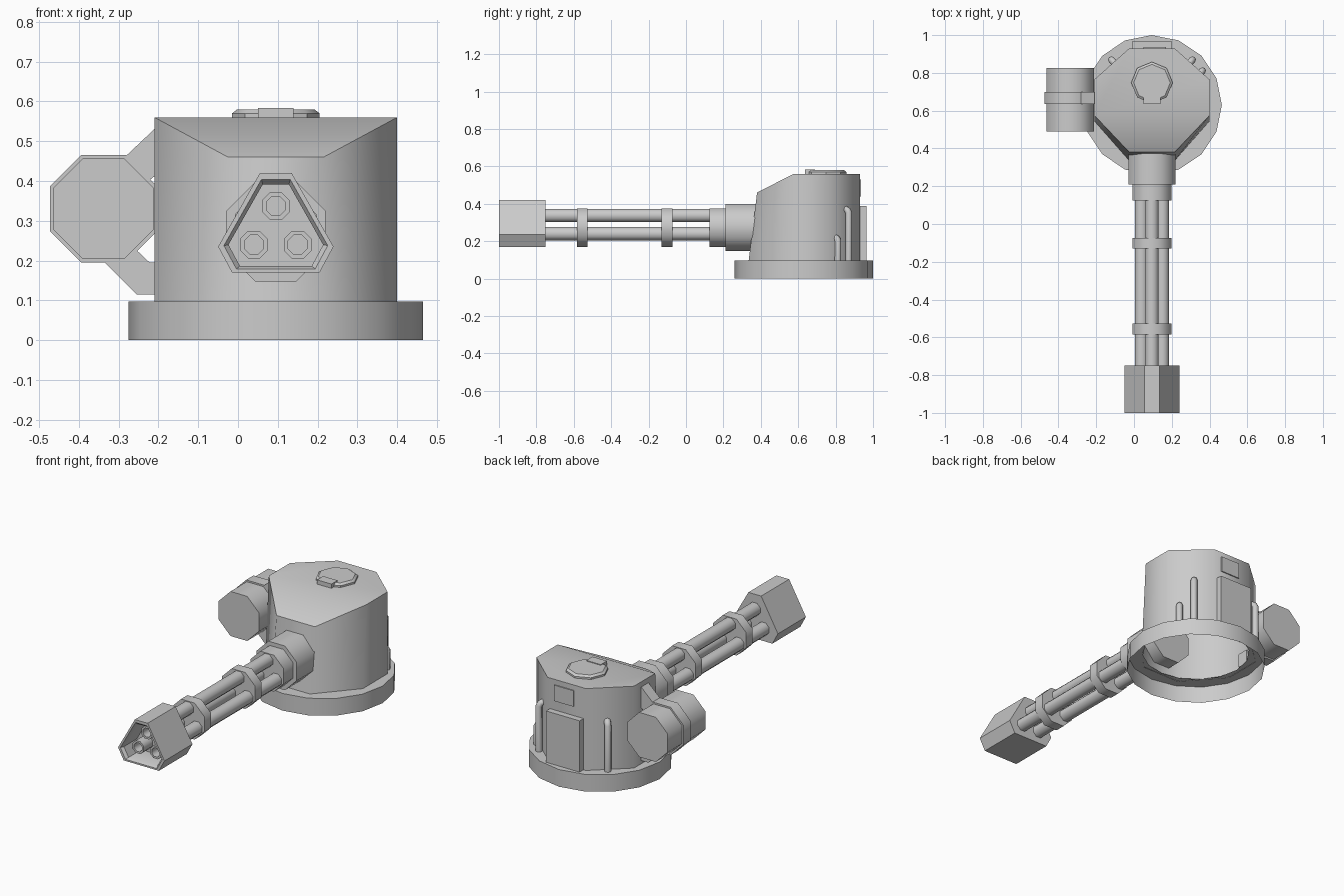
import bpy, bmesh
from math import cos, sin, pi, radians

if "Cube" in bpy.data.objects:
    bpy.data.objects.remove(bpy.data.objects["Cube"])

CX, BARREL_Z = 0.095, 0.273


def loft(name, loops, cap_start=True, cap_end=True, smooth=50):
    """Skin a list of equal-length 3D loops into one mesh object."""
    bm = bmesh.new()
    rows = [[bm.verts.new(p) for p in loop] for loop in loops]
    n = len(rows[0])
    for a, b in zip(rows, rows[1:]):
        for i in range(n):
            j = (i + 1) % n
            bm.faces.new((a[i], a[j], b[j], b[i]))
    if cap_start:
        bm.faces.new(rows[0][::-1])
    if cap_end:
        bm.faces.new(rows[-1])
    bmesh.ops.recalc_face_normals(bm, faces=bm.faces)
    mesh = bpy.data.meshes.new(name)
    bm.to_mesh(mesh)
    bm.free()
    ob = bpy.data.objects.new(name, mesh)
    bpy.context.collection.objects.link(ob)
    finish(ob, smooth)
    return ob


def finish(ob, smooth=50):
    bpy.ops.object.select_all(action='DESELECT')
    ob.select_set(True)
    bpy.context.view_layer.objects.active = ob
    if ob.type == 'CURVE':
        bpy.ops.object.convert(target='MESH')
    bpy.ops.object.shade_smooth_by_angle(angle=radians(smooth))


def ngon(cx, cy, r, n=8, flat=True):
    """Regular polygon; with flat=True r is the distance to the flat sides."""
    off = pi / n if flat else 0
    r = r / cos(pi / n) if flat else r
    return [(cx + r * cos(off + 2 * pi * i / n), cy + r * sin(off + 2 * pi * i / n)) for i in range(n)]


def at_y(pts, y):
    return [(x, y, z) for x, z in pts]


def at_z(pts, z):
    return [(x, y, z) for x, y in pts]


def prism_y(name, pts, y0, y1):
    return loft(name, [at_y(pts, y0), at_y(pts, y1)])


def box(name, x0, x1, y0, y1, z0, z1):
    return prism_y(name, [(x0, z0), (x1, z0), (x1, z1), (x0, z1)], y0, y1)


# Base: open-bottomed sixteen-sided skirt with a ring on top
loft("base_ring", [at_z(ngon(CX, 0.63, 0.37, 16, False), 0),
                   at_z(ngon(CX, 0.63, 0.37, 16, False), 0.097),
                   at_z(ngon(CX, 0.63, 0.285, 16, False), 0.097)], False, False)

# Turret body: octagonal shell, leaning front, sloped front roof
SX, FX = 0.305, 0.12


def octagon(front, side, zf, z):
    half = [(FX, front, zf), (SX, side, z), (SX, 0.765, z), (FX, 0.93, z)]
    return ([(CX + x, y, h) for x, y, h in half]
            + [(CX - x, y, h) for x, y, h in reversed(half)])


body = loft("turret_body", [octagon(0.335, 0.545, 0.095, 0.095),
                            octagon(0.38, 0.575, 0.46, 0.56)], False, False)
bm = bmesh.new()
bm.from_mesh(body.data)
bm.verts.ensure_lookup_table()
v = bm.verts[8:16]
bm.faces.new(v[1:7])                     # flat roof
bm.faces.new((v[0], v[1], v[6], v[7]))   # sloped roof
bmesh.ops.recalc_face_normals(bm, faces=bm.faces)
bm.to_mesh(body.data)
bm.free()
finish(body)

# Roof hatch with its hinge tab
loft("roof_hatch", [at_z(ngon(CX, 0.748, 0.11, 8, False), 0.555),
                    at_z(ngon(CX, 0.748, 0.11, 8, False), 0.57),
                    at_z(ngon(CX, 0.748, 0.097, 8, False), 0.58)], smooth=30)
box("hatch_tab", 0.05, 0.14, 0.635, 0.69, 0.555, 0.584)

# Rear door and the small plate above it
box("rear_door", -0.01, 0.2, 0.92, 0.965, 0.095, 0.387)
box("rear_plate", 0.05, 0.17, 0.92, 0.936, 0.44, 0.53)

# Pipes up the rear diagonal walls, bending into the wall
for name, x, y, top, side in (("pipe_right_tall", 0.31, 0.87, 0.37, 1),
                              ("pipe_right_short", 0.363, 0.812, 0.22, 1),
                              ("pipe_left_tall", -0.12, 0.87, 0.37, -1)):
    curve = bpy.data.curves.new(name, 'CURVE')
    curve.dimensions = '3D'
    curve.bevel_depth = 0.018
    curve.bevel_resolution = 2
    curve.use_fill_caps = True
    spline = curve.splines.new('POLY')
    path = [(0, 0.095), (0, top - 0.018), (0.007, top - 0.005), (0.02, top), (0.05, top)]
    spline.points.add(len(path) - 1)
    for p, (d, z) in zip(spline.points, path):
        p.co = (x - side * d * 0.67, y - d * 0.74, z, 1)
    ob = bpy.data.objects.new(name, curve)
    bpy.context.collection.objects.link(ob)
    finish(ob)

# Side tank, clamp band and the two struts holding it
TX, TZ = -0.338, 0.33
prism_y("side_tank", ngon(TX, TZ, 0.126), 0.49, 0.827)
prism_y("tank_band", ngon(TX, TZ, 0.135), 0.635, 0.7)
prism_y("tank_strut_upper", [(-0.29, 0.455), (-0.2, 0.54), (-0.2, 0.42), (-0.25, 0.38)], 0.635, 0.7)
prism_y("tank_strut_lower", [(-0.345, 0.205), (-0.255, 0.115), (-0.2, 0.115),
                             (-0.2, 0.195), (-0.222, 0.195), (-0.28, 0.25)], 0.635, 0.7)

# Barrel mount, collar and clamp bands
prism_y("barrel_mount", ngon(CX, BARREL_Z, 0.125), 0.21, 0.42)
prism_y("barrel_collar", ngon(CX, BARREL_Z, 0.103), 0.125, 0.22)
for i, y in enumerate((-0.102, -0.555)):
    prism_y(f"barrel_band_{i + 1}", ngon(CX, BARREL_Z, 0.103), y - 0.029, y + 0.029)

# Three hollow barrels
for i, (x, z) in enumerate(((CX, 0.337), (CX - 0.055, 0.24), (CX + 0.055, 0.24))):
    outer, inner = ngon(x, z, 0.035), ngon(x, z, 0.024)
    loft(f"barrel_{i + 1}", [at_y(outer, 0.15), at_y(outer, -0.95),
                             at_y(inner, -0.95), at_y(inner, -0.88)])

# Muzzle shroud: triangle with cut corners, recessed front
half = [(0.04, 0.42), (0.145, 0.235), (0.11, 0.17)]
tri = [(CX + x, z) for x, z in half] + [(CX - x, z) for x, z in reversed(half)]


def shrink(s):
    return [(CX + (x - CX) * s, 0.262 + (z - 0.262) * s) for x, z in tri]


loft("muzzle_shroud", [at_y(tri, -0.75), at_y(tri, -1), at_y(shrink(0.9), -1),
                       at_y(shrink(0.82), -0.985), at_y(shrink(0.82), -0.87)], smooth=30)
